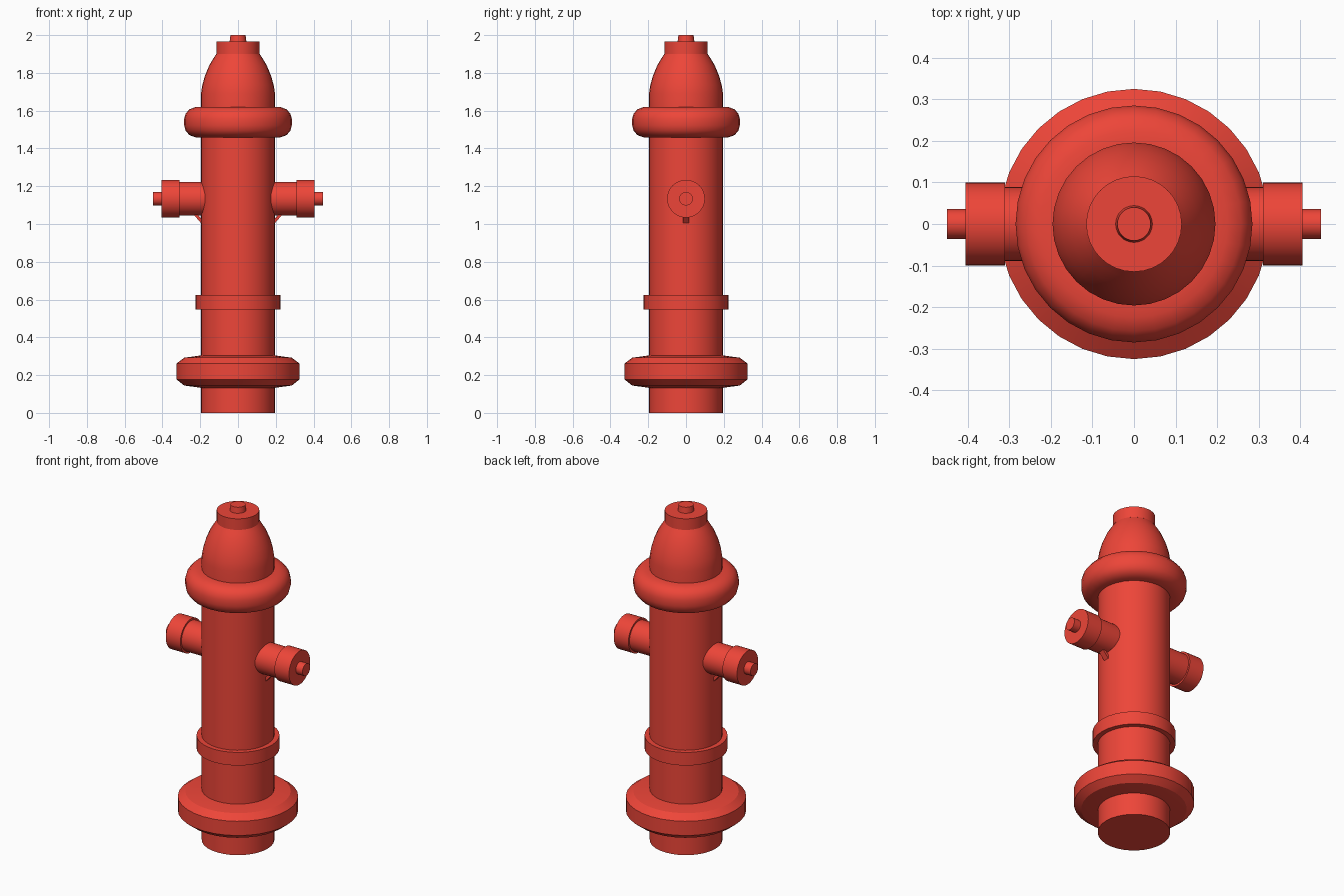
import bpy, math
from mathutils import Matrix, Vector

if "Cube" in bpy.data.objects:
    bpy.data.objects.remove(bpy.data.objects["Cube"])

red = bpy.data.materials.new("red_paint")
red.diffuse_color = (0.85, 0.06, 0.04, 1)
red.use_nodes = True
red.node_tree.nodes["Principled BSDF"].inputs["Base Color"].default_value = red.diffuse_color
SEG = 32


def finish(name, verts, faces, angle=35):
    me = bpy.data.meshes.new(name)
    me.from_pydata(verts, [], faces)
    me.materials.append(red)
    ob = bpy.data.objects.new(name, me)
    bpy.context.collection.objects.link(ob)
    bpy.ops.object.select_all(action='DESELECT')
    ob.select_set(True)
    bpy.context.view_layer.objects.active = ob
    bpy.ops.object.shade_smooth_by_angle(angle=math.radians(angle))
    return ob


def lathe(name, profile, matrix=Matrix(), seg=SEG, angle=35):
    """Revolve (radius, height) points, bottom to top, and cap both ends."""
    verts, faces = [], []
    for r, h in profile:
        for i in range(seg):
            a = 2 * math.pi * i / seg
            verts.append(matrix @ Vector((r * math.cos(a), r * math.sin(a), h)))
    for k in range(len(profile) - 1):
        for i in range(seg):
            j = (i + 1) % seg
            faces.append((k * seg + i, k * seg + j, (k + 1) * seg + j, (k + 1) * seg + i))
    faces.append(tuple(reversed(range(seg))))
    faces.append(tuple(range((len(profile) - 1) * seg, len(profile) * seg)))
    return finish(name, verts, faces, angle)


# Barrel and domed bonnet
lathe("barrel", [(0.196, 0), (0.196, 1.60)])
lathe("bonnet", [(0.196, 1.58), (0.196, 1.69), (0.189, 1.735), (0.175, 1.785),
                 (0.152, 1.84), (0.128, 1.88), (0.108, 1.91)])

# Flanges and bands around the barrel
lathe("base_flange", [(0.19, 0.132), (0.285, 0.145), (0.325, 0.177), (0.325, 0.262),
                      (0.285, 0.292), (0.19, 0.305)], angle=25)
lathe("lower_band", [(0.224, 0.547), (0.224, 0.625)])
lathe("upper_collar", [(0.19, 1.457), (0.225, 1.459), (0.258, 1.471), (0.278, 1.495),
                       (0.285, 1.522), (0.285, 1.557), (0.278, 1.583), (0.258, 1.607),
                       (0.225, 1.619), (0.19, 1.621)])

# Top cap and operating nut
lathe("top_cap", [(0.115, 1.90), (0.115, 1.966)])
lathe("top_nut", [(0.045, 1.96), (0.040, 2.0)])

# Side outlets with caps, nuts and small braces
for side, s in (("right", 1), ("left", -1)):
    m = Matrix.Translation((0, 0, 1.134)) @ Matrix.Rotation(s * math.pi / 2, 4, 'Y')
    lathe(side + "_outlet", [(0.089, 0.12), (0.089, 0.32)], m)
    lathe(side + "_outlet_cap", [(0.1, 0.31), (0.1, 0.406)], m)
    lathe(side + "_outlet_nut", [(0.036, 0.40), (0.036, 0.45)], m)
    section = [(0.18, 1.01), (0.196, 1.005), (0.235, 1.05), (0.222, 1.06)]
    verts = [(s * x, y, z) for y in (-0.017, 0.017) for x, z in section]
    faces = [(0, 1, 2, 3), (7, 6, 5, 4)]
    faces += [(i, i + 4, (i + 1) % 4 + 4, (i + 1) % 4) for i in range(4)]
    if s < 0:
        faces = [f[::-1] for f in faces]
    finish(side + "_outlet_brace", verts, faces)
